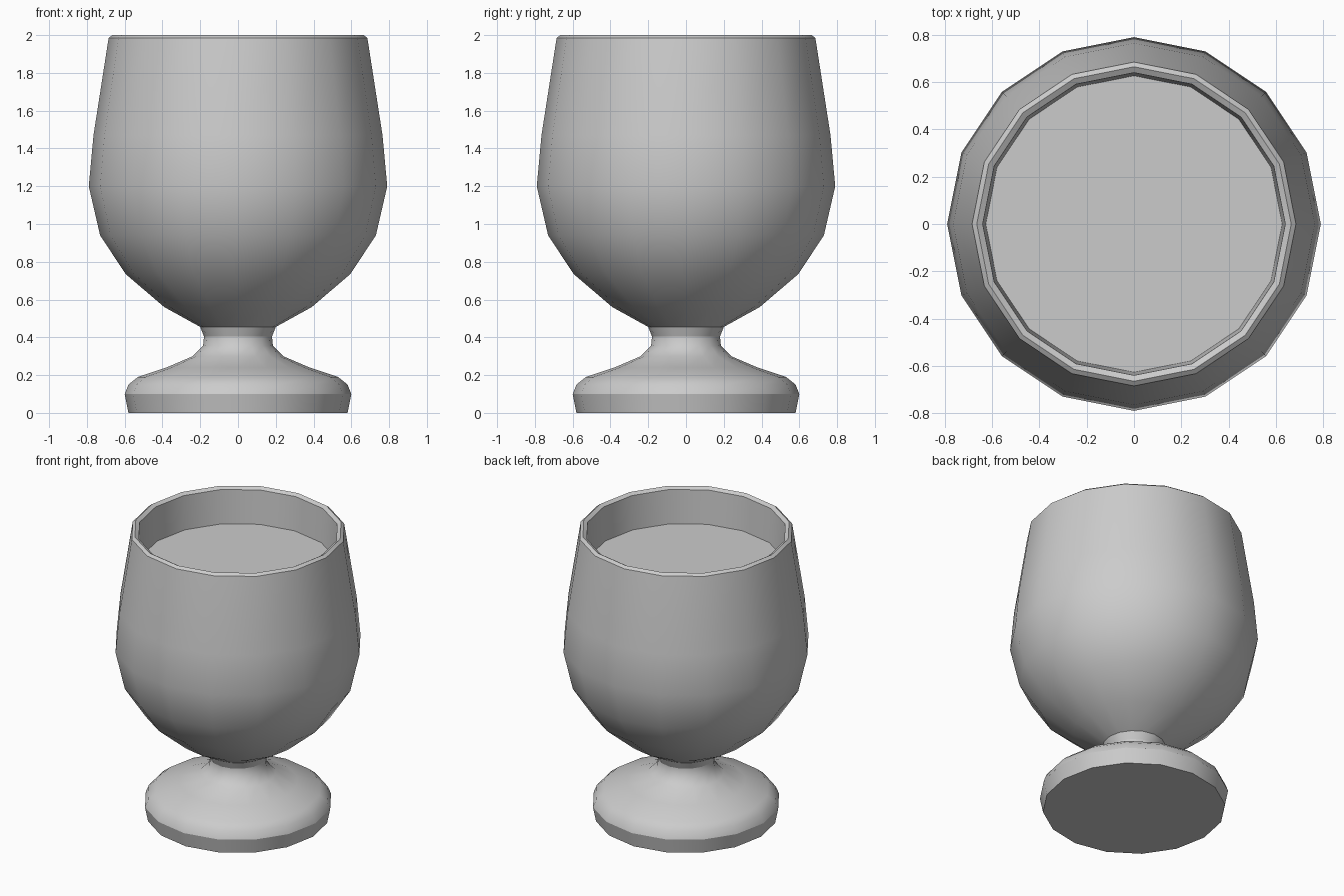
import bpy, bmesh, math

if "Cube" in bpy.data.objects:
    bpy.data.objects.remove(bpy.data.objects["Cube"])

SIDES = 16

grey = bpy.data.materials.new("plain_grey")
grey.diffuse_color = (0.6, 0.6, 0.6, 1)
grey.use_nodes = True
grey.node_tree.nodes["Principled BSDF"].inputs["Base Color"].default_value = grey.diffuse_color


def lathe(name, profile, sharp=(), cap_start=False, cap_end=False):
    """Revolve (radius, z) points; rings listed in sharp keep a hard edge."""
    bm = bmesh.new()
    rings = []
    for r, z in profile:
        rings.append([bm.verts.new((r * math.cos(2 * math.pi * i / SIDES),
                                    r * math.sin(2 * math.pi * i / SIDES), z))
                      for i in range(SIDES)])
    for a, b in zip(rings, rings[1:]):
        for i in range(SIDES):
            j = (i + 1) % SIDES
            bm.faces.new((a[i], a[j], b[j], b[i])).smooth = True
    caps = []
    if cap_start:
        bm.faces.new(rings[0][::-1])
        caps.append(0)
    if cap_end:
        bm.faces.new(rings[-1])
        caps.append(len(rings) - 1)
    for k in list(sharp) + caps:
        for i in range(SIDES):
            e = bm.edges.get((rings[k][i], rings[k][(i + 1) % SIDES]))
            if e:
                e.smooth = False
    me = bpy.data.meshes.new(name)
    bm.to_mesh(me)
    bm.free()
    me.materials.append(grey)
    ob = bpy.data.objects.new(name, me)
    bpy.context.collection.objects.link(ob)
    return ob


# Foot and neck
lathe("foot",
      [(0.58, 0), (0.60, 0.10), (0.58, 0.15), (0.53, 0.19), (0.38, 0.24),
       (0.24, 0.30), (0.185, 0.355), (0.18, 0.405), (0.20, 0.455)],
      sharp=(1, 7, 8), cap_start=True)

# Bowl: outer wall, bevelled rim, inner wall down to the drink
lathe("bowl",
      [(0.20, 0.455), (0.39, 0.56), (0.595, 0.735), (0.73, 0.94),
       (0.79, 1.20), (0.765, 1.47), (0.685, 1.985), (0.665, 2.0),
       (0.64, 1.985), (0.627, 1.75)],
      sharp=(0, 6, 7, 8))

# Drink surface
lathe("drink", [(0.60, 1.70), (0.627, 1.75)], cap_end=True)
